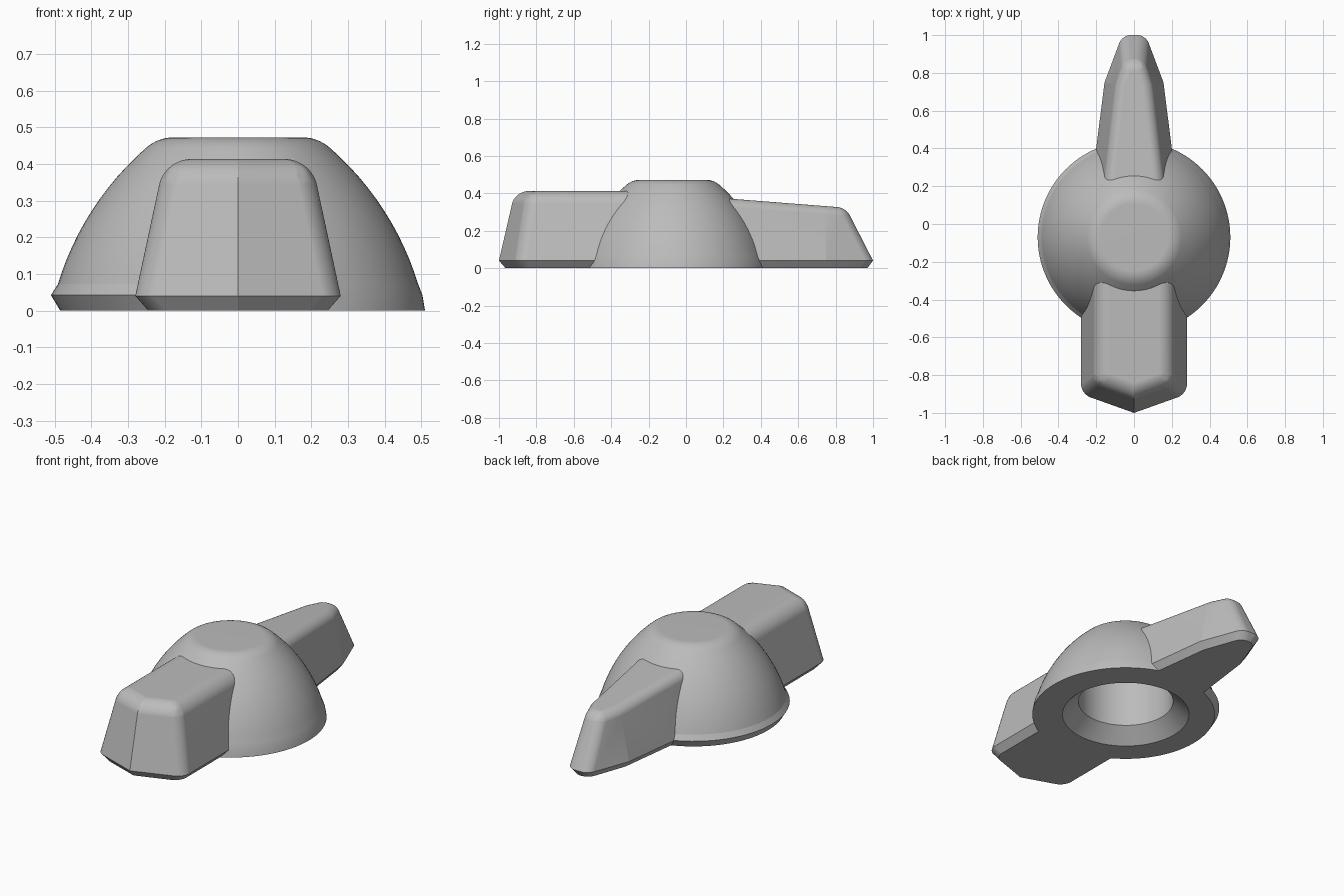
import bpy, bmesh, math
from mathutils import Vector

if "Cube" in bpy.data.objects:
    bpy.data.objects.remove(bpy.data.objects["Cube"], do_unlink=True)

CENTRE_Y = -0.07
SEGMENTS = 96

grey = bpy.data.materials.new("matte grey")
grey.use_nodes = True
colour = (0.5, 0.5, 0.5, 1)
grey.diffuse_color = colour
grey.node_tree.nodes["Principled BSDF"].inputs["Base Color"].default_value = colour


def finish(bm, name):
    bmesh.ops.recalc_face_normals(bm, faces=bm.faces)
    mesh = bpy.data.meshes.new(name)
    bm.to_mesh(mesh)
    bm.free()
    mesh.materials.append(grey)
    obj = bpy.data.objects.new(name, mesh)
    bpy.context.collection.objects.link(obj)
    return obj


def revolve(name, profile):
    """Closed solid turned about the knob axis; the profile starts and ends on it."""
    bm = bmesh.new()
    verts = [bm.verts.new((r, 0, z)) for r, z in profile]
    edges = [bm.edges.new(pair) for pair in zip(verts, verts[1:])]
    bmesh.ops.spin(bm, geom=verts + edges, cent=(0, 0, 0), axis=(0, 0, 1),
                   angle=math.tau, steps=SEGMENTS, use_merge=True)
    bmesh.ops.remove_doubles(bm, verts=bm.verts, dist=1e-5)
    bmesh.ops.translate(bm, verts=bm.verts, vec=(0, CENTRE_Y, 0))
    return finish(bm, name)


def arm(name, sections, width, weights):
    """Mirrored half outlines stacked into a solid, rounded along its upper edges.
    weights: rounding of the top rim, the corner uprights and the centre upright."""
    bm = bmesh.new()
    rings = []
    for half in sections:
        outline = half + [(-x, y, z) for x, y, z in reversed(half) if x > 0]
        rings.append([bm.verts.new(p) for p in outline])
    n = len(rings[0])
    for low, high in zip(rings, rings[1:]):
        for i in range(n):
            j = (i + 1) % n
            bm.faces.new((low[i], low[j], high[j], high[i]))
    bm.faces.new(rings[0])
    bm.faces.new(rings[-1])
    layer = bm.edges.layers.float.new("bevel_weight_edge")
    for i in range(n - 1):
        bm.edges.get((rings[-1][i], rings[-1][i + 1]))[layer] = weights[0]
    for low, high in zip(rings, rings[1:]):
        for i in range(1, n - 1):
            bm.edges.get((low[i], high[i]))[layer] = weights[min(i, n - 1 - i)]
    obj = finish(bm, name)
    bevel = obj.modifiers.new("rounding", 'BEVEL')
    bevel.limit_method = 'WEIGHT'
    bevel.width = width
    bevel.segments = 10
    return obj


def apply_all(obj):
    bpy.ops.object.select_all(action='DESELECT')
    bpy.context.view_layer.objects.active = obj
    obj.select_set(True)
    for mod in list(obj.modifiers):
        bpy.ops.object.modifier_apply(modifier=mod.name)


def combine(target, other, operation):
    apply_all(other)
    mod = target.modifiers.new(operation.lower(), 'BOOLEAN')
    mod.operation = operation
    mod.solver = 'EXACT'
    mod.object = other
    apply_all(target)
    bpy.data.objects.remove(other, do_unlink=True)


# Domed body: a large arc, a soft shoulder and a flat crown
profile = [(0, 0)]
for i in range(15):
    a = math.radians(11.6 + (48.9 - 11.6) * i / 14)
    profile.append((-0.278 + 0.804 * math.cos(a), -0.162 + 0.804 * math.sin(a)))
profile[1] = (0.51, 0)
profile[2] = (0.503, 0.042)
start, corner, end = Vector(profile[-1]), Vector((0.217, 0.472)), Vector((0.177, 0.472))
for i in range(1, 9):
    t = i / 8
    profile.append(tuple(start * (1 - t) ** 2 + corner * 2 * t * (1 - t) + end * t * t))
profile.append((0, 0.472))
knob = revolve("knob_body", profile)

# Undercut rim on the right half only
for v in knob.data.vertices:
    r = math.hypot(v.co.x, v.co.y - CENTRE_Y)
    if v.co.x < -0.01 and r > 0.49 and v.co.z < 0.05:
        k = (0.485 if v.co.z < 0.01 else 0.51) / r
        v.co.x *= k
        v.co.y = CENTRE_Y + (v.co.y - CENTRE_Y) * k

# Wide front grip with a shallow pointed end
grip = arm("front_grip", [
    [(0.245, -0.2, 0), (0.245, -0.88, 0), (0, -0.965, 0)],
    [(0.28, -0.2, 0.04), (0.28, -0.9, 0.04), (0, -1, 0.04)],
    [(0.2, -0.2, 0.413), (0.2, -0.842, 0.413), (0, -0.914, 0.413)],
], 0.07, (1, 0.7, 0))

# Tapered rear pointer with a sloping top
pointer = arm("rear_pointer", [
    [(0.208, 0.1, 0), (0.127, 0.74, 0), (0.045, 0.97, 0)],
    [(0.238, 0.1, 0.04), (0.156, 0.75, 0.04), (0.062, 1, 0.04)],
    [(0.165, 0.1, 0.382), (0.09, 0.74, 0.332), (0.05, 0.855, 0.323)],
], 0.045, (1, 0, 0.9))

# Countersunk shaft bore
bore = revolve("bore_cutter", [(0, -0.05), (0.399, -0.05), (0.345, 0),
                               (0.258, 0.08), (0.258, 0.37), (0, 0.37)])

combine(knob, grip, 'UNION')
combine(knob, pointer, 'UNION')
combine(knob, bore, 'DIFFERENCE')
knob.name = "pointer_knob"

# Smooth curves, crisp creases and even flats
apply_all(knob)
bpy.ops.object.shade_smooth_by_angle(angle=math.radians(12.5))
flat = knob.modifiers.new("even_normals", 'WEIGHTED_NORMAL')
flat.keep_sharp = True
